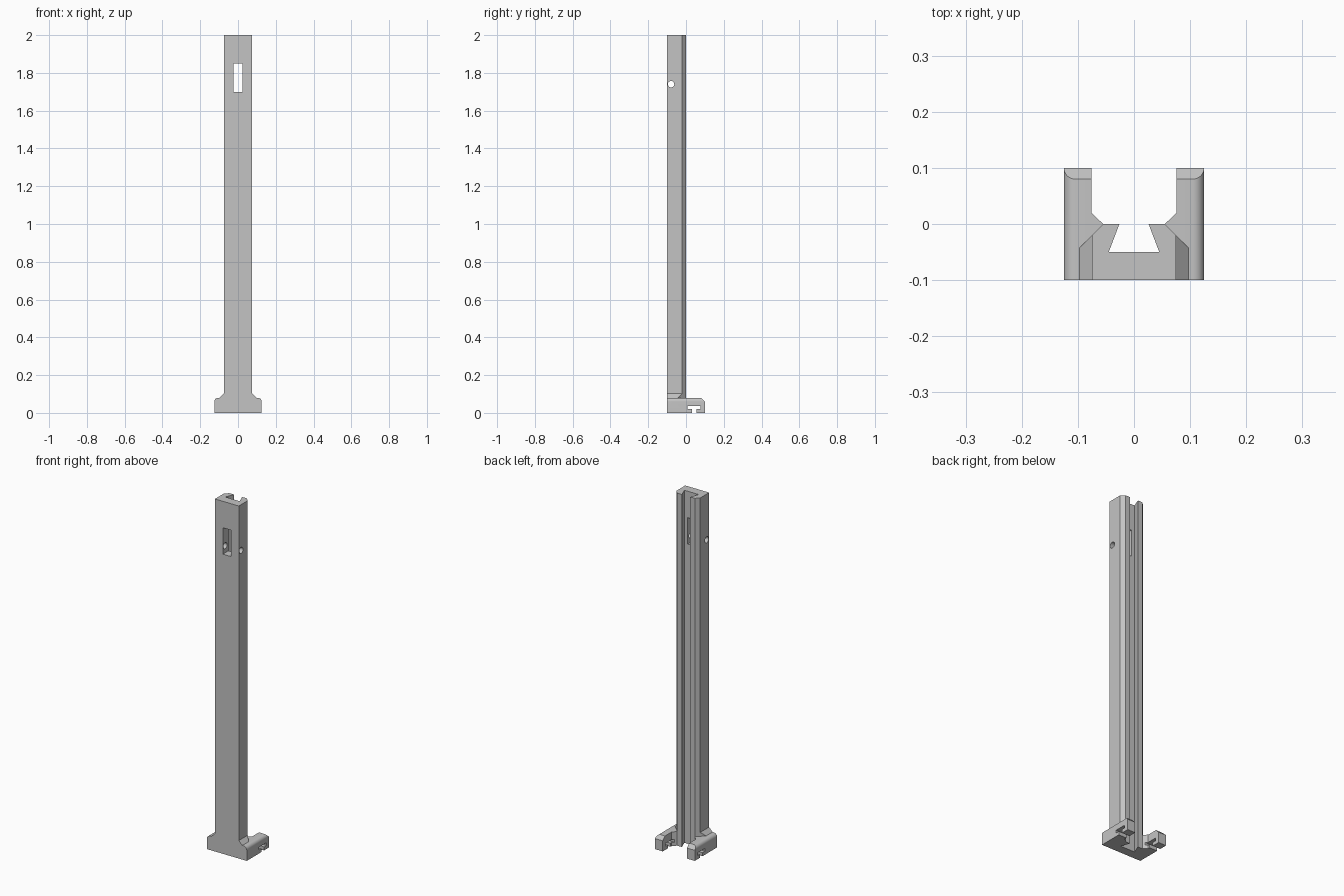
import bpy, bmesh, math

old = bpy.data.objects.get("Cube")
if old:
    bpy.data.objects.remove(old, do_unlink=True)

grey = bpy.data.materials.new("plain grey")
grey.use_nodes = True
grey.diffuse_color = (0.55, 0.55, 0.55, 1)
grey.node_tree.nodes["Principled BSDF"].inputs["Base Color"].default_value = (0.55, 0.55, 0.55, 1)


def finish(name, bm):
    bmesh.ops.recalc_face_normals(bm, faces=bm.faces)
    mesh = bpy.data.meshes.new(name)
    bm.to_mesh(mesh)
    bm.free()
    mesh.materials.append(grey)
    obj = bpy.data.objects.new(name, mesh)
    bpy.context.collection.objects.link(obj)
    return obj


def prism(name, points, axis, lo, hi):
    """Extrude a 2D outline along the x, y or z axis."""
    place = {"x": lambda a, b, d: (d, a, b),
             "y": lambda a, b, d: (a, d, b),
             "z": lambda a, b, d: (a, b, d)}[axis]
    bm = bmesh.new()
    face = bm.faces.new([bm.verts.new(place(a, b, lo)) for a, b in points])
    new = bmesh.ops.extrude_face_region(bm, geom=[face])["geom"]
    verts = [v for v in new if isinstance(v, bmesh.types.BMVert)]
    bmesh.ops.translate(bm, verts=verts, vec=place(0, 0, hi - lo))
    return finish(name, bm)


def mirrored(half):
    return half + [(-a, b) for a, b in reversed(half)]


def cut(obj, cutter):
    cutter.hide_render = True
    mod = obj.modifiers.new("cut", "BOOLEAN")
    mod.operation = "DIFFERENCE"
    mod.solver = "EXACT"
    mod.object = cutter
    bpy.context.view_layer.objects.active = obj
    bpy.ops.object.modifier_apply(modifier=mod.name)
    bpy.data.objects.remove(cutter, do_unlink=True)


# Column with a dovetail groove down its back
groove = [(0.026, 0), (0.045, -0.05)]
column = prism("column", mirrored([(0.075, -0.1), (0.075, -0.02), (0.055, 0)] + groove),
               "z", 0.08, 2)

# Window into the groove, and a pin hole across it
cut(column, prism("window_cutter",
                  mirrored([(0.025, 1.7), (0.025, 1.85)]), "y", -0.2, -0.03))
circle = [(-0.079 + 0.017 * math.cos(i * math.tau / 32),
           1.74 + 0.017 * math.sin(i * math.tau / 32)) for i in range(32)]
cut(column, prism("pin_hole_cutter", circle, "x", -0.2, 0.2))

# Foot with rounded shoulders
r = 0.02
shoulder = [(0.125 - r + r * math.cos(i * math.pi / 16),
             0.08 - r + r * math.sin(i * math.pi / 16)) for i in range(9)]
foot = prism("foot", mirrored([(0.125, 0)] + shoulder), "y", -0.1, 0.1)

# Gap between the two prongs, running on into the groove
cut(foot, prism("gap_cutter", mirrored([(0.076, 0.2), (0.076, 0.02), (0.055, 0)] + groove),
                "z", -0.1, 0.2))
# Sloped prong ends
cut(foot, prism("slope_cutter", [(0.07, 0.09), (0.11, 0.05), (0.11, 0.09)], "x", -0.2, 0.2))
# T-slot through both prongs, open underneath
cut(foot, prism("slot_cutter",
                [(0.031, -0.05), (0.055, -0.05), (0.055, 0.02), (0.077, 0.02),
                 (0.077, 0.036), (0.009, 0.036), (0.009, 0.02), (0.031, 0.02)],
                "x", -0.2, 0.2))

# Sloped gussets where the column meets the foot
for side, label in ((1, "left"), (-1, "right")):
    bm = bmesh.new()
    for x, y, z in ((0.075, -0.1, 0.08), (0.097, -0.1, 0.08), (0.097, -0.042, 0.08),
                    (0.075, -0.02, 0.08), (0.075, -0.1, 0.102), (0.075, -0.02, 0.102)):
        bm.verts.new((side * x, y, z))
    bmesh.ops.convex_hull(bm, input=bm.verts)
    finish(label + "_gusset", bm)

# Smooth only the rounded surfaces
for obj in (column, foot):
    bpy.ops.object.select_all(action="DESELECT")
    obj.select_set(True)
    bpy.context.view_layer.objects.active = obj
    bpy.ops.object.shade_smooth_by_angle(angle=math.radians(25))
